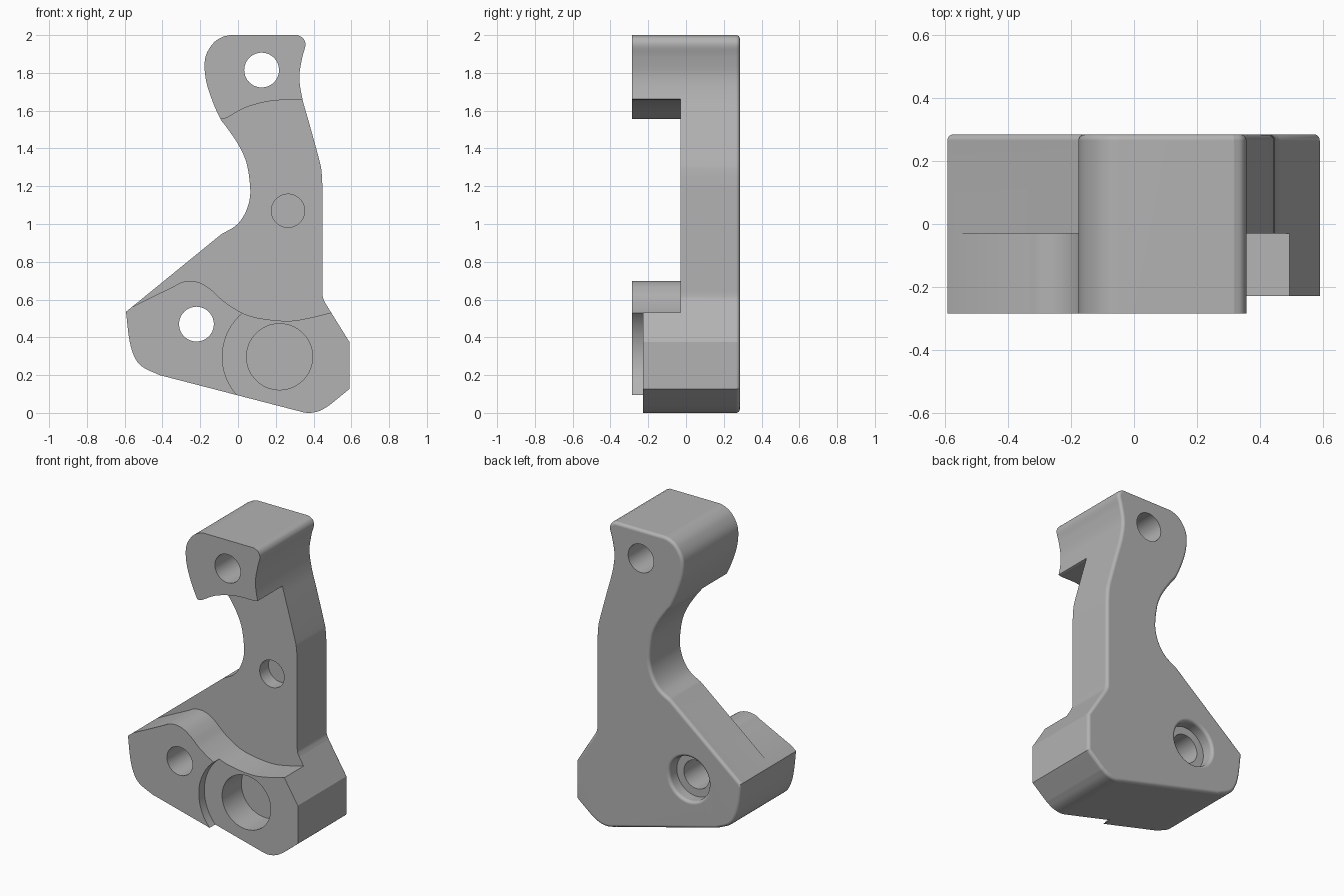
import bpy, bmesh, math
from mathutils import Vector

if "Cube" in bpy.data.objects:
    bpy.data.objects.remove(bpy.data.objects["Cube"])

FRONT, BACK = -0.285, 0.285

grey = bpy.data.materials.new("plain grey")
grey.use_nodes = True
grey.diffuse_color = (0.45, 0.45, 0.45, 1)
grey.node_tree.nodes["Principled BSDF"].inputs["Base Color"].default_value = (0.45, 0.45, 0.45, 1)


def smooth(points, steps=6):
    """Smooth curve through the points."""
    p = [Vector(q) for q in points]
    p = [2 * p[0] - p[1]] + p + [2 * p[-1] - p[-2]]
    out = []
    for a, b, c, d in zip(p, p[1:], p[2:], p[3:]):
        for i in range(steps):
            t = i / steps
            out.append(0.5 * (2 * b + (c - a) * t + (2 * a - 5 * b + 4 * c - d) * t ** 2
                              + (3 * b - a - 3 * c + d) * t ** 3))
    return out + [p[-2]]


def loft(name, rings):
    """Closed solid through matching rings of 3D points."""
    bm = bmesh.new()
    loops = [[bm.verts.new(v) for v in ring] for ring in rings]
    n = len(loops[0])
    for lo, hi in zip(loops, loops[1:]):
        for i in range(n):
            j = (i + 1) % n
            bm.faces.new((lo[i], lo[j], hi[j], hi[i]))
    bm.faces.new(loops[0])
    bm.faces.new(loops[-1])
    bmesh.ops.recalc_face_normals(bm, faces=bm.faces)
    mesh = bpy.data.meshes.new(name)
    bm.to_mesh(mesh)
    bm.free()
    mesh.materials.append(grey)
    obj = bpy.data.objects.new(name, mesh)
    bpy.context.collection.objects.link(obj)
    return obj


def prism(name, outline, y0, y1):
    return loft(name, [[(x, y, z) for x, z in outline] for y in (y0, y1)])


def bore(name, x, z, profile, n=64):
    """Round cutter along y from (radius, y) pairs."""
    turn = [2 * math.pi * i / n for i in range(n)]
    return loft(name, [[(x + r * math.cos(a), y, z + r * math.sin(a)) for a in turn]
                       for r, y in profile])


# Bracket silhouette: curved runs joined by straight edges
left_side = smooth([(-.087, .947), (-.013, .99), (.034, 1.05), (.061, 1.127), (.0635, 1.206),
                    (.045, 1.323), (.003, 1.418), (-.061, 1.513), (-.093, 1.556), (-.135, 1.65),
                    (-.167, 1.75), (-.177, 1.836), (-.167, 1.9), (-.13, 1.958), (-.087, 1.988),
                    (-.045, 2)])
right_side = smooth([(.315, 2), (.345, 1.983), (.357, 1.947), (.34, 1.88), (.325, 1.78),
                     (.34, 1.667), (.378, 1.53), (.43, 1.34), (.442, 1.28), (.447, 1.2)])
waist = smooth([(.447, .64), (.45, .61), (.463, .58)])
heel = smooth([(.59, .375), (.59, .127)], 1)
toe = smooth([(.484, .04), (.43, .01), (.368, 0), (.3, .015)])
bottom_left = smooth([(-.415, .2), (-.505, .243), (-.548, .296), (-.575, .386), (-.593, .535)])
bracket = prism("bracket", left_side + right_side + waist + heel + toe + bottom_left, FRONT, BACK)

# Rounded rim around the back face
bm = bmesh.new()
bm.from_mesh(bracket.data)
rim = [e for e in bm.edges if all(v.co.y > BACK - .001 for v in e.verts)]
bmesh.ops.bevel(bm, geom=rim, offset=.02, segments=6, profile=.5, affect='EDGES', clamp_overlap=False)
bm.to_mesh(bracket.data)
bm.free()

# Recess between the upper and lower pads
lower = smooth([(-.336, .672), (-.294, .693), (-.24, .698), (-.188, .683), (-.135, .646),
                (-.07, .587), (.034, .524), (.14, .497), (.27, .487), (.378, .503), (.49, .53)])
upper = smooth([(.36, 1.675), (.325, 1.657), (.23, 1.656), (.14, 1.645), (.034, 1.614),
                (-.06, 1.562), (-.093, 1.556)])
recess = [(-.7, .493)] + lower + [(.7, .6), (.7, 1.675)] + upper + [(-.7, 1.556)]

# Shallow step around the large socket
arc = [math.pi * (.5 + i / 32) for i in range(33)]
step = [(.22 + .303 * math.cos(a), .297 + .303 * math.sin(a)) for a in arc]
step += [(.22, -.05), (.8, -.05), (.8, .6)]

# Rounded mouth of the counterbore
mouth = [(.162 - .02 * math.cos(a), BACK - .02 + .02 * math.sin(a))
         for a in [math.pi / 2 * i / 6 for i in range(7)]]

cutters = [
    prism("recess_cutter", recess, -.5, -.03),
    prism("step_cutter", step, -.5, -.228),
    bore("upper_hole_cutter", .125, 1.815, [(.092, -.5), (.092, .5)]),
    bore("lower_hole_cutter", -.22, .47, [(.092, -.5), (.092, .5)]),
    bore("counterbore_cutter", -.22, .47, [(.142, .205)] + mouth + [(.162, .4)]),
    bore("pin_hole_cutter", .265, 1.07, [(.088, -.5), (.088, .06)]),
    bore("socket_cutter", .22, .297, [(.175, -.5), (.175, -.03)]),
]

bpy.ops.object.select_all(action='DESELECT')
bracket.select_set(True)
bpy.context.view_layer.objects.active = bracket
for cutter in cutters:
    cutter.hide_render = True
    mod = bracket.modifiers.new(cutter.name, 'BOOLEAN')
    mod.operation, mod.solver, mod.object = 'DIFFERENCE', 'EXACT', cutter
    bpy.ops.object.modifier_apply(modifier=mod.name)
    bpy.data.objects.remove(cutter)

# Smooth curves, crisp corners, flat large faces
bpy.ops.object.shade_smooth_by_angle(angle=math.radians(28))
flat = bracket.modifiers.new("flat_faces", 'WEIGHTED_NORMAL')
flat.keep_sharp = True
